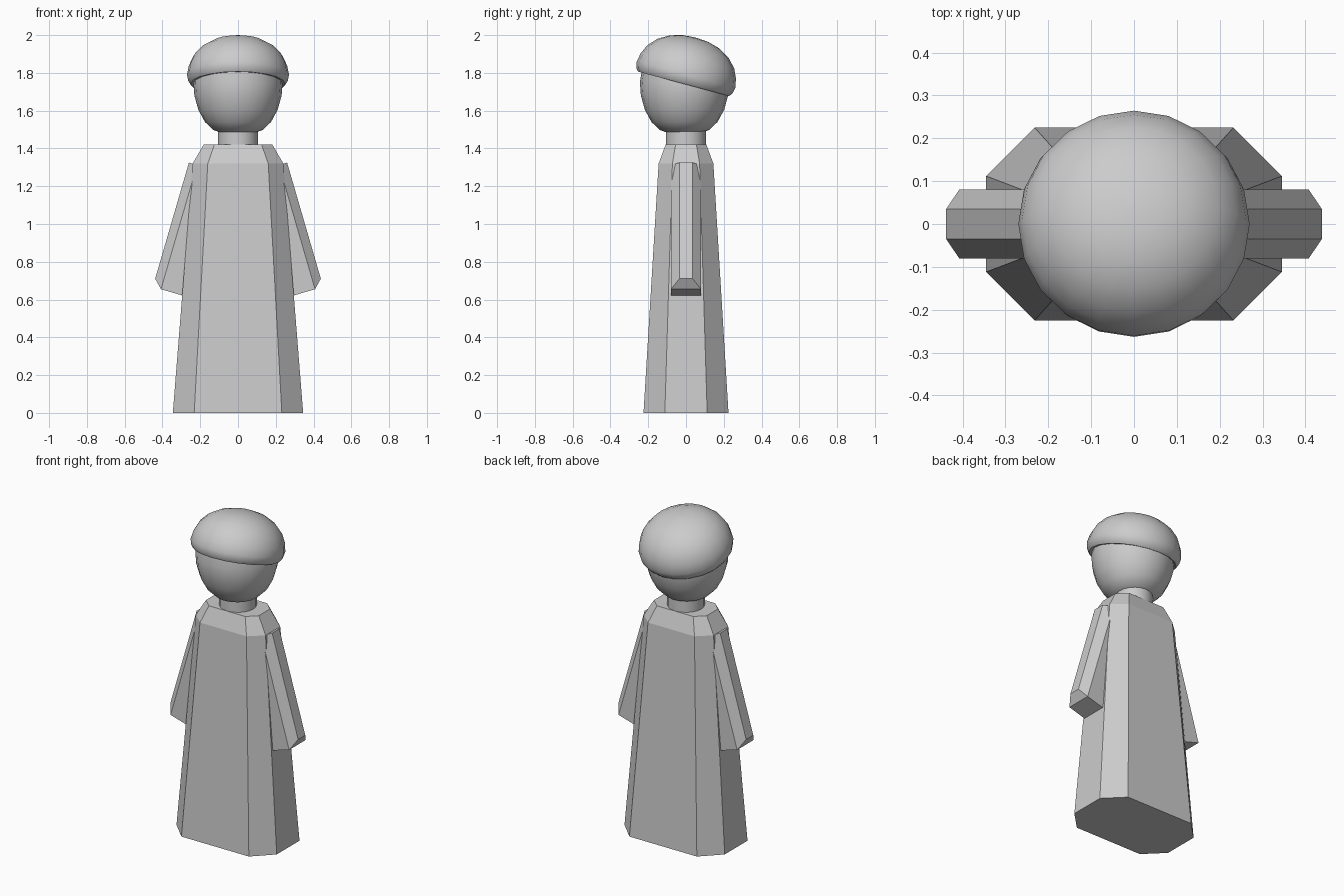
import bpy, bmesh, math
from mathutils import Matrix

if "Cube" in bpy.data.objects:
    bpy.data.objects.remove(bpy.data.objects["Cube"])


def finish(bm, name, smooth=None):
    bmesh.ops.recalc_face_normals(bm, faces=bm.faces)
    me = bpy.data.meshes.new(name)
    bm.to_mesh(me)
    bm.free()
    ob = bpy.data.objects.new(name, me)
    bpy.context.collection.objects.link(ob)
    if smooth:
        bpy.ops.object.select_all(action='DESELECT')
        ob.select_set(True)
        bpy.context.view_layer.objects.active = ob
        bpy.ops.object.shade_smooth_by_angle(angle=math.radians(smooth))
    return ob


def loft(bm, rings):
    # skin a stack of closed rings and cap both ends
    loops = [[bm.verts.new(p) for p in r] for r in rings]
    for a, b in zip(loops, loops[1:]):
        n = len(a)
        for i in range(n):
            j = (i + 1) % n
            bm.faces.new((a[i], a[j], b[j], b[i]))
    bm.faces.new(loops[0][::-1])
    bm.faces.new(loops[-1])


def octagon(hx, cx, hy, cy, z):
    q = [(hx, -cy), (hx, cy), (cx, hy), (-cx, hy)]
    return [(x, y, z) for x, y in q + [(-x, -y) for x, y in q]]


def turned(name, profile, mat, n=20):
    bm = bmesh.new()
    rings = [[(r * math.cos(2 * math.pi * i / n), r * math.sin(2 * math.pi * i / n), z)
              for i in range(n)] for r, z in profile]
    loft(bm, rings)
    bm.transform(mat)
    return finish(bm, name, 40)


# long coat with chamfered corners
bm = bmesh.new()
loft(bm, [octagon(0.345, 0.232, 0.225, 0.112, 0),
          octagon(0.24, 0.16, 0.145, 0.072, 1.32),
          octagon(0.182, 0.125, 0.108, 0.055, 1.42)])
finish(bm, "coat")

# sleeves: tilted boxes with bevelled outer edges
for side, name in ((1, "right_sleeve"), (-1, "left_sleeve")):
    bm = bmesh.new()
    length, w = 0.685, 0.16
    bmesh.ops.create_cube(bm, size=1, matrix=Matrix.Translation((-w / 2, 0, -length / 2))
                          @ Matrix.Diagonal((w, w, length, 1)))
    outer = [e for e in bm.edges if all(v.co.x > -0.01 for v in e.verts)
             and not all(v.co.z > -0.01 for v in e.verts)]
    bmesh.ops.bevel(bm, geom=outer, offset=0.045, segments=1, affect='EDGES')
    bm.transform(Matrix.Translation((0.26, 0, 1.325)) @ Matrix.Rotation(math.radians(-16.2), 4, 'Y'))
    if side < 0:
        bm.transform(Matrix.Diagonal((-1, 1, 1, 1)))
    finish(bm, name)

# neck
turned("neck", [(0.106, 1.38), (0.106, 1.54)], Matrix())

# head, flattened at the chin
turned("head", [(0.03, 1.477), (0.08, 1.48), (0.13, 1.497), (0.175, 1.54), (0.21, 1.605),
                (0.231, 1.68), (0.236, 1.75), (0.225, 1.82), (0.14, 1.86)],
       Matrix.Translation((0, -0.008, 0)))

# soft cap, tipped towards the back
turned("cap", [(0.232, 0.004), (0.25, 0), (0.264, 0.018), (0.27, 0.05), (0.261, 0.098),
               (0.238, 0.148), (0.195, 0.195), (0.135, 0.23), (0.07, 0.248), (0.01, 0.253)],
       Matrix.Translation((0, -0.013, 1.742)) @ Matrix.Rotation(math.radians(-15), 4, 'X'))
